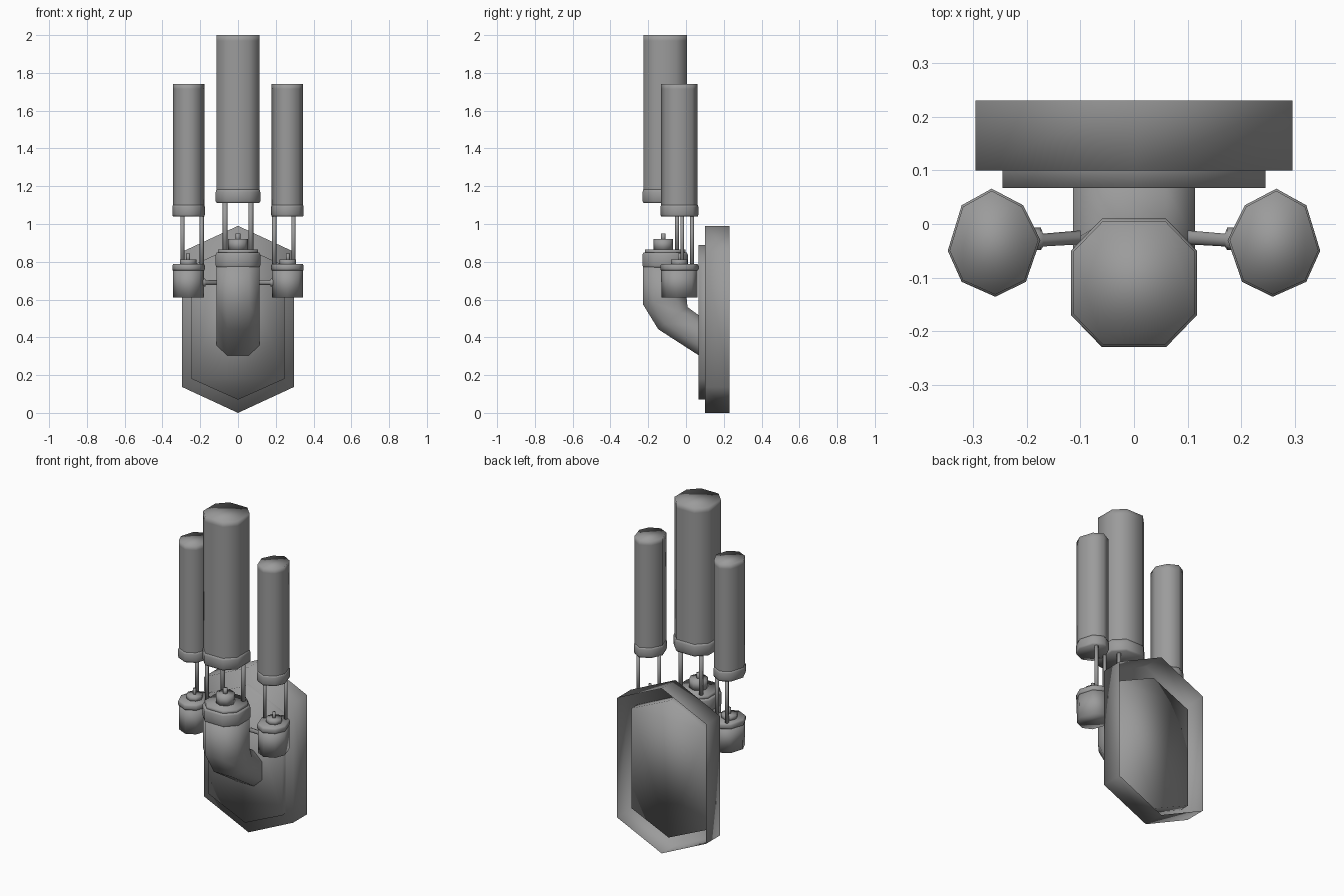
import bpy, bmesh, math

if "Cube" in bpy.data.objects:
    bpy.data.objects.remove(bpy.data.objects["Cube"])

MAIN_C = (0.0, -0.11)
SIDE_C = (0.264, -0.035)
# octagon sections, relative to their centres
MAIN = [(.06, -.12), (.118, -.06), (.118, .06), (.06, .12),
        (-.06, .12), (-.118, .06), (-.118, -.06), (-.06, -.12)]
SIDE = [(-.005, -.101), (.058, -.073), (.084, -.015), (.058, .07),
        (.002, .101), (-.057, .07), (-.089, .005), (-.062, -.073)]

grey = bpy.data.materials.new("dark_grey")
grey.diffuse_color = (.33, .33, .33, 1)
grey.use_nodes = True
grey.node_tree.nodes["Principled BSDF"].inputs["Base Color"].default_value = grey.diffuse_color


def loft(name, rings, cap_start=True, cap_end=True):
    """Skin a list of equal-length vertex rings, fully smooth shaded."""
    bm = bmesh.new()
    loops = [[bm.verts.new(p) for p in r] for r in rings]
    n = len(loops[0])
    for a, b in zip(loops, loops[1:]):
        for i in range(n):
            j = (i + 1) % n
            bm.faces.new((a[i], a[j], b[j], b[i]))
    if cap_start:
        bm.faces.new(loops[0][::-1])
    if cap_end:
        bm.faces.new(loops[-1])
    bmesh.ops.recalc_face_normals(bm, faces=bm.faces)
    for f in bm.faces:
        f.smooth = True
    me = bpy.data.meshes.new(name)
    bm.to_mesh(me)
    bm.free()
    me.materials.append(grey)
    ob = bpy.data.objects.new(name, me)
    bpy.context.collection.objects.link(ob)
    return ob


def stack(name, section, centre, profile, side=1, cap_start=True):
    """Vertical part: section scaled by each (scale, z) of the profile."""
    return loft(name, [[(side * (centre[0] + x * s), centre[1] + y * s, z)
                        for x, y in section] for s, z in profile], cap_start)


def circle(r, n=8):
    return [(r * math.cos(2 * math.pi * i / n), r * math.sin(2 * math.pi * i / n))
            for i in range(n)]


def hexagon(w, half, shoulder, mid, y):
    pts = [(0, half), (w, shoulder), (w, -shoulder), (0, -half), (-w, -shoulder), (-w, shoulder)]
    return [(x, y, mid + z) for x, z in pts]


# wall plate: hollow shell open at the back, with a panel block set through it
loft("wall_plate", [hexagon(.296, .495, .358, .495, y) for y in (.1, .231)], cap_end=False)
loft("inner_panel", [hexagon(.246, .41, .3, .48, y) for y in (.067, .165)])

# bent octagonal pipe: each ring is set by its outer and inner (y, z)
bends = [((-.228, .78), (.003, .78)), ((-.228, .575), (.003, .61)),
         ((-.147, .443), (.008, .56)), ((.07, .303), (.07, .515)),
         ((.15, .25), (.15, .462))]
rings = []
for (oy, oz), (iy, iz) in bends:
    ring = []
    for x, y in MAIN:
        t = (y + .12) / .24
        ring.append((x * .966, oy + (iy - oy) * t, oz + (iz - oz) * t))
    rings.append(ring)
loft("bent_pipe", rings)

# central burner cup, rim, nub, tube and collar
stack("main_cup", MAIN, MAIN_C, [(.96, .768), (1, .78), (1, .838), (.96, .848)])
stack("main_rim", MAIN, MAIN_C, [(.9, .84), (.9, .865)])
stack("main_nub", circle(.052), (0, -.12), [(1, .86), (1, .92)])
stack("main_wick", circle(.013, 6), (0, -.12), [(1, .91), (1, .95)])
stack("main_collar", MAIN, MAIN_C, [(.95, 1.11), (1, 1.12), (1, 1.17), (.96, 1.185)])
stack("main_tube", MAIN, MAIN_C, [(.965, 1.13), (.965, 1.97), (.965, 2.0)], cap_start=False)

for s, label in ((1, "right"), (-1, "left")):
    # rods under the central tube
    stack(f"main_rod_{label}", circle(.013, 6), (.068, -.047), [(1, .84), (1, 1.13)], s)
    # side cup, rim, nub and wick
    stack(f"side_cup_{label}", SIDE, SIDE_C, [(.94, .61), (.96, .765)], s)
    stack(f"side_rim_{label}", SIDE, SIDE_C,
          [(.97, .755), (1, .762), (1, .778), (.95, .787)], s)
    stack(f"side_nub_{label}", circle(.044), SIDE_C, [(1, .78), (1, .812)], s)
    stack(f"side_wick_{label}", circle(.01, 6), SIDE_C, [(1, .8), (1, .845)], s)
    # side tube and collar
    stack(f"side_collar_{label}", SIDE, SIDE_C,
          [(.96, 1.04), (1, 1.05), (1, 1.09), (.96, 1.1)], s)
    stack(f"side_tube_{label}", SIDE, SIDE_C,
          [(.96, 1.06), (.96, 1.715), (.96, 1.742)], s, cap_start=False)
    # side rods
    for k, c in enumerate(((.294, .032), (.192, -.02))):
        stack(f"side_rod_{label}_{k}", circle(.011, 6), c, [(1, .77), (1, 1.06)], s)
    # arm from pipe to cup with a small flange
    arm = [(.1, -.025, .013), (.17, -.03, .012), (.174, -.028, .021), (.2, -.028, .021)]
    loft(f"side_arm_{label}", [[(s * x, y + a, .69 + b) for a, b in circle(r)]
                               for x, y, r in arm])
